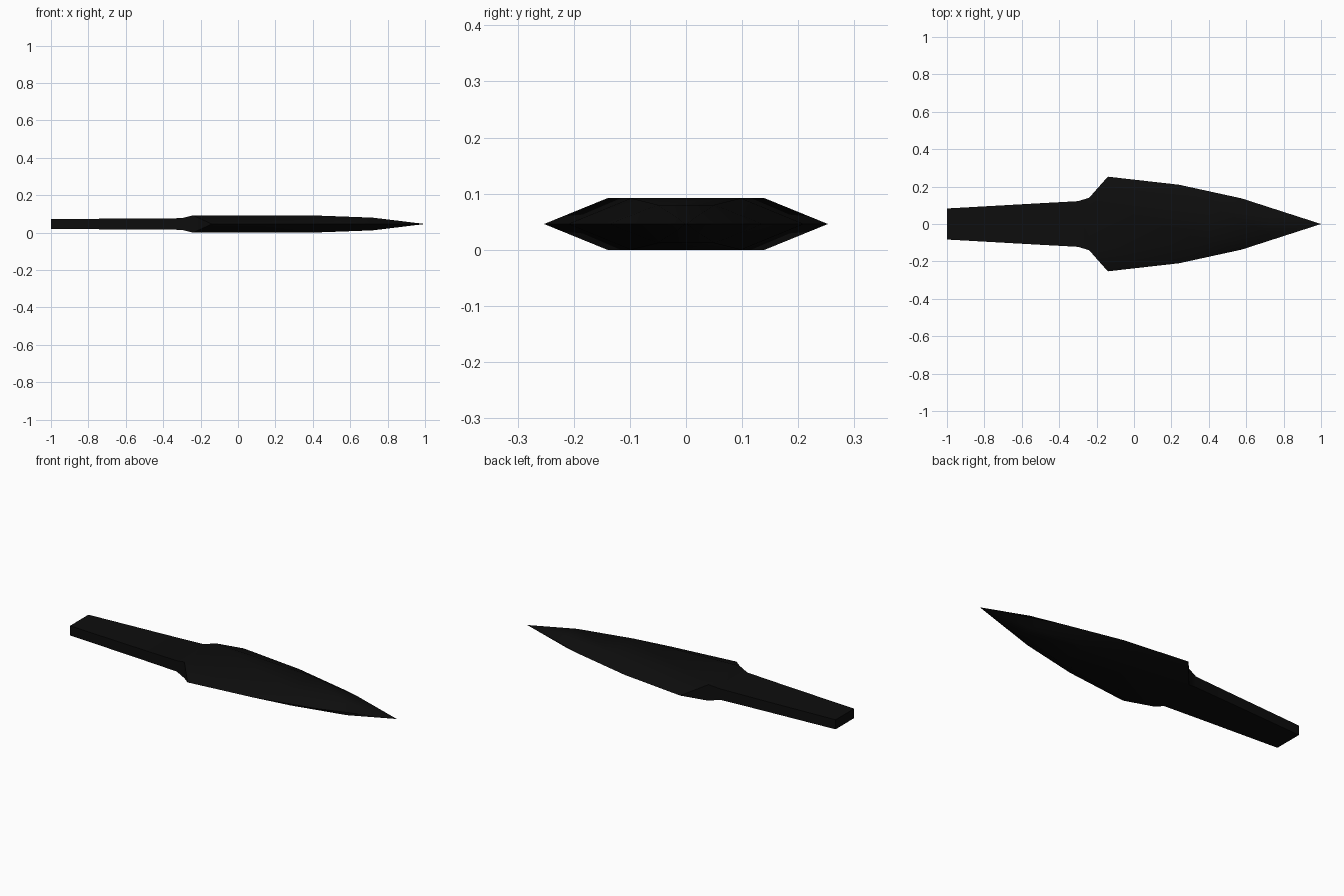
import bpy
import bmesh
import math

cube = bpy.data.objects.get("Cube")
if cube:
    bpy.data.objects.remove(cube, do_unlink=True)

MID = 0.046  # height of the cutting edges

# Upper and lower plates: x, half width, half thickness
PLATE = [(-1.0, 0.083, 0.027), (-0.52, 0.11, 0.029), (-0.30, 0.122, 0.031),
         (-0.24, 0.14, 0.046), (0.40, 0.098, 0.046), (0.72, 0.05, 0.034)]
# Cutting edge: x, half width
EDGE = [(-0.14, 0.253), (0.24, 0.21), (0.575, 0.137)]
TANG = 3  # index of the plate station where the tang meets the blade

black = bpy.data.materials.new("black iron")
black.use_nodes = True
colour = (0.004, 0.004, 0.004, 1)
black.diffuse_color = colour
black.node_tree.nodes["Principled BSDF"].inputs["Base Color"].default_value = colour

bm = bmesh.new()
plate = {(sy, sz): [bm.verts.new((x, sy * w, MID + sz * h)) for x, w, h in PLATE]
         for sy in (-1, 1) for sz in (-1, 1)}
edge = {sy: [bm.verts.new((x, sy * w, MID)) for x, w in EDGE] for sy in (-1, 1)}
tip = bm.verts.new((1, 0, MID))


def strip(a, b):
    """Join two equally long rows of vertices with quads."""
    for i in range(len(a) - 1):
        bm.faces.new((a[i], a[i + 1], b[i + 1], b[i]))


# Broad faces, top and bottom, closing at the point
for sz in (-1, 1):
    left, right = plate[1, sz], plate[-1, sz]
    strip(left, right)
    bm.faces.new((left[-1], tip, right[-1]))

for sy in (-1, 1):
    upper, lower = plate[sy, 1], plate[sy, -1]
    # Tang sides and the shoulder below each barb
    strip(upper[:TANG + 1], lower[:TANG + 1])
    bm.faces.new((upper[TANG], lower[TANG], edge[sy][0]))
    # Ground bevels of the blade
    for row in (upper, lower):
        strip(row[TANG:], edge[sy])
        bm.faces.new((row[-1], tip, edge[sy][-1]))

# Butt of the tang
bm.faces.new([plate[k][0] for k in ((1, 1), (1, -1), (-1, -1), (-1, 1))])

bmesh.ops.recalc_face_normals(bm, faces=bm.faces)
mesh = bpy.data.meshes.new("spear_blade")
bm.to_mesh(mesh)
bm.free()
mesh.materials.append(black)
blade = bpy.data.objects.new("spear_blade", mesh)
bpy.context.collection.objects.link(blade)

bpy.ops.object.select_all(action='DESELECT')
blade.select_set(True)
bpy.context.view_layer.objects.active = blade
bpy.ops.object.shade_smooth_by_angle(angle=math.radians(40))
